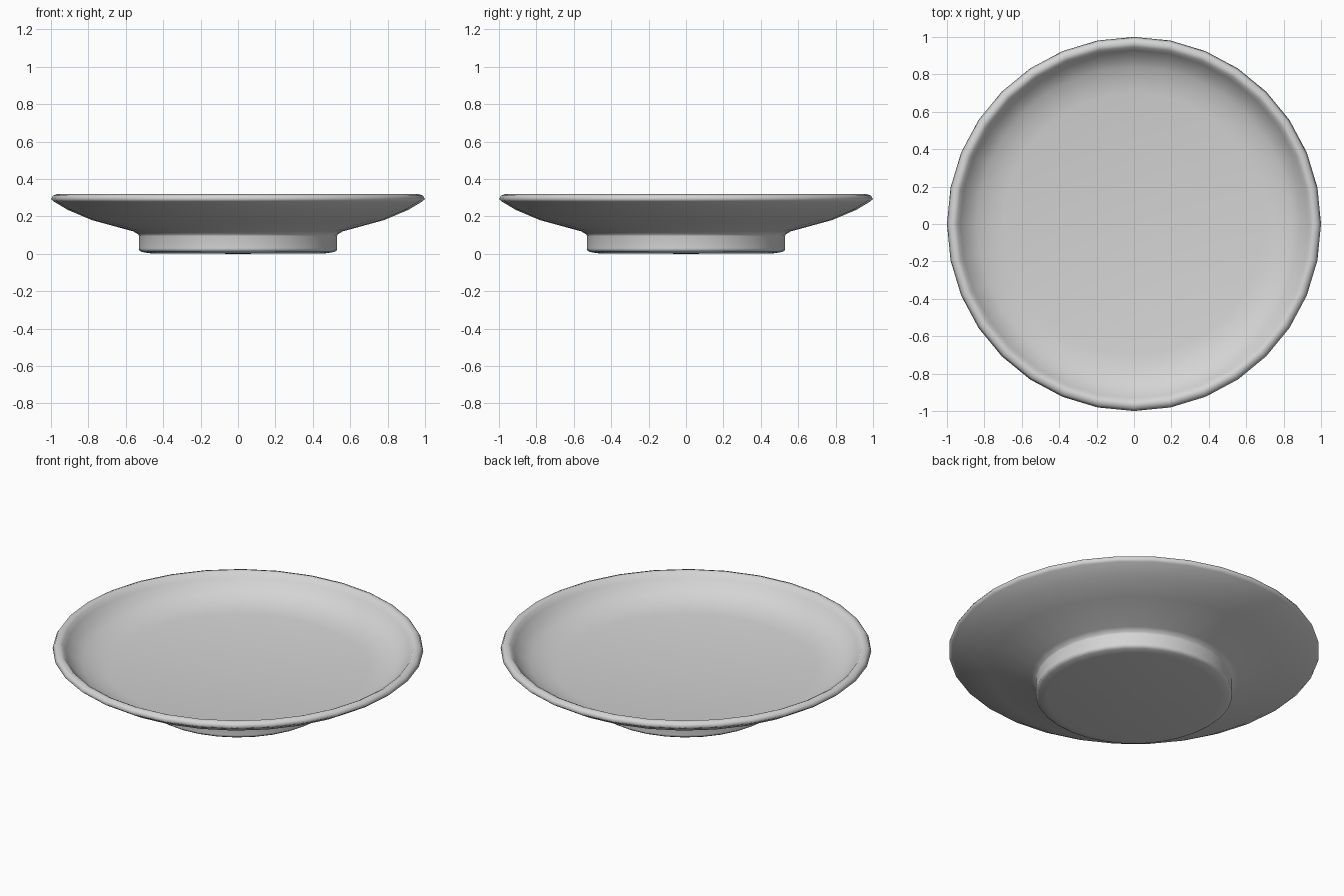
import bpy, bmesh, math

cube = bpy.data.objects.get("Cube")
if cube:
    bpy.data.objects.remove(cube, do_unlink=True)

# Plain glaze
glaze = bpy.data.materials.new("light_grey_glaze")
glaze.use_nodes = True
glaze.diffuse_color = (0.66, 0.66, 0.66, 1)
glaze.node_tree.nodes["Principled BSDF"].inputs["Base Color"].default_value = (0.66, 0.66, 0.66, 1)

# Half section: underside, foot, flared wall, rounded rim, shallow well
profile = [(0, 0), (0.47, 0.003), (0.515, 0.01), (0.53, 0.02), (0.53, 0.03),
           (0.53, 0.095), (0.532, 0.103), (0.56, 0.12), (0.78, 0.18),
           (0.91, 0.235), (0.985, 0.28), (1, 0.293), (0.988, 0.312),
           (0.965, 0.32), (0.947, 0.311), (0.93, 0.288), (0.89, 0.243),
           (0.84, 0.214), (0.77, 0.192), (0.7, 0.181), (0, 0.172)]

bm = bmesh.new()
verts = [bm.verts.new((r, 0, z)) for r, z in profile]
edges = [bm.edges.new(pair) for pair in zip(verts, verts[1:])]
bmesh.ops.spin(bm, geom=verts + edges, cent=(0, 0, 0), axis=(0, 0, 1),
               angle=math.tau, steps=32, use_merge=False)
bmesh.ops.remove_doubles(bm, verts=bm.verts[:], dist=0.0005)
bmesh.ops.recalc_face_normals(bm, faces=bm.faces[:])

mesh = bpy.data.meshes.new("plate")
bm.to_mesh(mesh)
bm.free()
mesh.materials.append(glaze)
mesh.shade_smooth()
plate = bpy.data.objects.new("plate", mesh)
bpy.context.collection.objects.link(plate)
